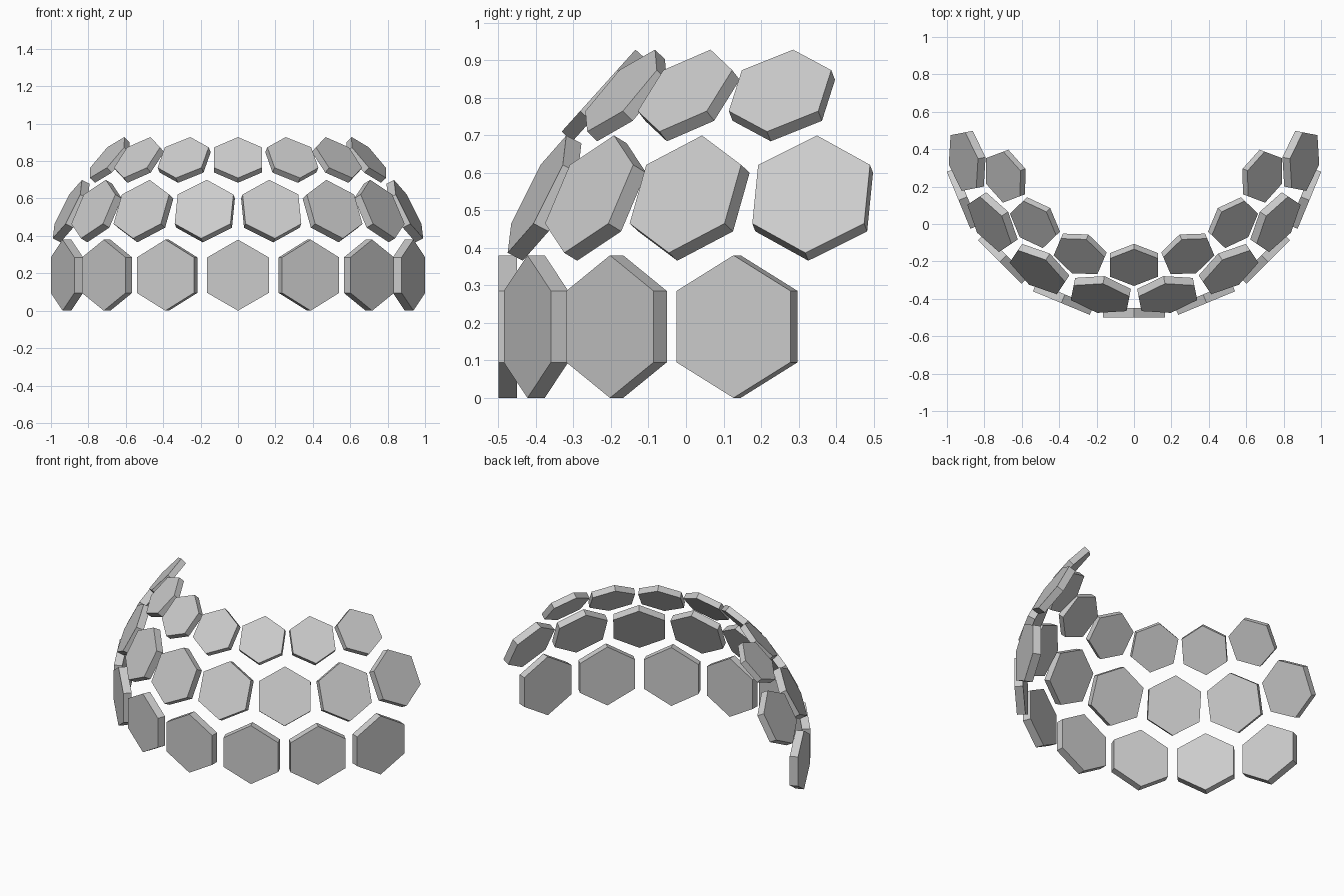
import bpy, bmesh, math
from mathutils import Matrix

if "Cube" in bpy.data.objects:
    bpy.data.objects.remove(bpy.data.objects["Cube"])

CENTRE_Y = 0.515  # axis of the curved wall


def hex_panel(name, angle, ring_radius, z, size, tilt):
    """Hexagonal plate whose outer face centre lies on a ring, leaning inwards by tilt."""
    depth = size * 0.263
    bm = bmesh.new()
    bmesh.ops.create_cone(bm, cap_ends=True, segments=6, radius1=size,
                          radius2=size, depth=depth)
    # point up, outer face on local y = 0 facing -y
    bm.transform(Matrix.Translation((0, depth / 2, 0)) @ Matrix.Rotation(math.pi / 2, 4, 'X'))
    top = max(v.co.z for v in bm.verts)
    if top < size * 0.95:
        bm.transform(Matrix.Rotation(math.pi / 6, 4, 'Y'))
    bm.transform(Matrix.Translation((0, CENTRE_Y, 0))
                 @ Matrix.Rotation(math.radians(angle), 4, 'Z')
                 @ Matrix.Translation((0, -ring_radius, z))
                 @ Matrix.Rotation(math.radians(-tilt), 4, 'X'))
    mesh = bpy.data.meshes.new(name)
    bm.to_mesh(mesh)
    bm.free()
    bpy.context.collection.objects.link(bpy.data.objects.new(name, mesh))


# rows: name, count, angle step, ring radius, height, hexagon radius, tilt
rows = [
    ("bottom_panel", 7, 22.5, 1.015, 0.190, 0.190, 0),
    ("middle_panel", 8, 22.5, 0.930, 0.543, 0.1755, 27),
    ("top_panel", 7, 23.1, 0.748, 0.819, 0.147, 42),
]
for name, count, step, radius, z, size, tilt in rows:
    for i in range(count):
        hex_panel(f"{name}_{i + 1}", (i - (count - 1) / 2) * step, radius, z, size, tilt)
